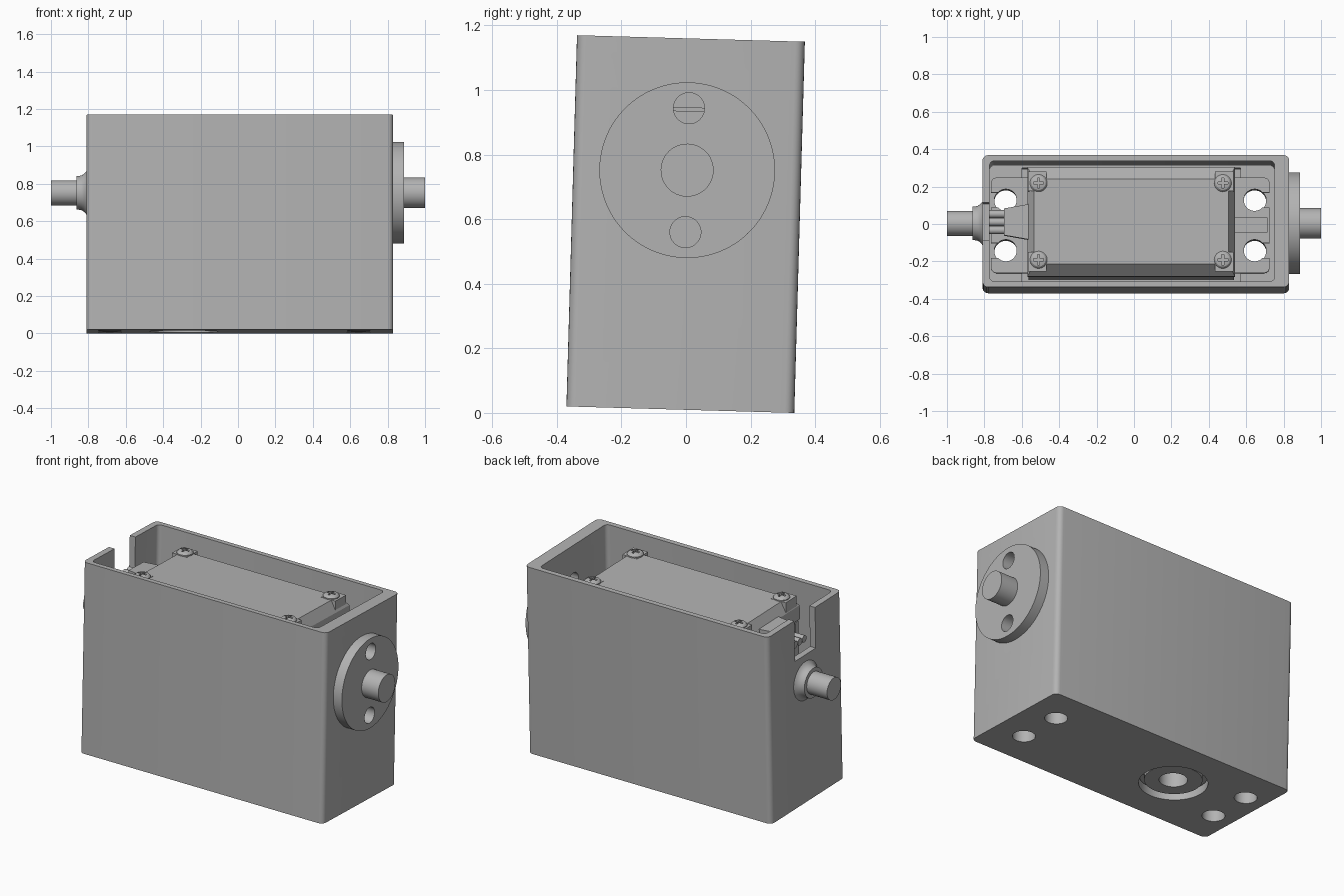
import bpy, bmesh, math
from mathutils import Matrix, Vector

cube = bpy.data.objects.get("Cube")
if cube:
    bpy.data.objects.remove(cube, do_unlink=True)

gray = bpy.data.materials.new("plain gray")
gray.use_nodes = True
COLOR = (0.45, 0.45, 0.45, 1)
gray.diffuse_color = COLOR
gray.node_tree.nodes["Principled BSDF"].inputs["Base Color"].default_value = COLOR

TILT = Matrix.Translation((0, -0.0175, 0.01)) @ Matrix.Rotation(-0.0285, 4, 'X')
AXLE_Z = 0.742
parts = []


def finish(bm, name):
    mesh = bpy.data.meshes.new(name)
    bm.to_mesh(mesh)
    bm.free()
    mesh.materials.append(gray)
    obj = bpy.data.objects.new(name, mesh)
    bpy.context.collection.objects.link(obj)
    parts.append(obj)
    return obj


def box(name, x, y, z, radius=0, top_inset=(0, 0)):
    """Box from ranges, optionally with rounded upright edges or a tapered top."""
    bm = bmesh.new()
    bmesh.ops.create_cube(bm, size=1)
    for v in bm.verts:
        up = v.co.z > 0
        v.co = Vector([(r[0] + r[1]) / 2 + c * (r[1] - r[0]) for c, r in zip(v.co, (x, y, z))])
        if up:
            v.co.x -= math.copysign(top_inset[0], v.co.x - sum(x) / 2)
            v.co.y -= math.copysign(top_inset[1], v.co.y - sum(y) / 2)
    if radius:
        upright = [e for e in bm.edges if abs(e.verts[0].co.z - e.verts[1].co.z) > 1e-4]
        bmesh.ops.bevel(bm, geom=upright, offset=radius, segments=5, profile=0.5, affect='EDGES')
    return finish(bm, name)


def turned(name, profile, center, axis='Z', sides=48):
    """Solid of revolution; profile holds (distance along axis, radius)."""
    bm = bmesh.new()
    rings = [[bm.verts.new((r * math.cos(math.tau * i / sides), r * math.sin(math.tau * i / sides), d))
              for i in range(sides)] for d, r in profile]
    for a, b in zip(rings, rings[1:]):
        for i in range(sides):
            j = (i + 1) % sides
            bm.faces.new((a[i], a[j], b[j], b[i]))
    bm.faces.new(rings[0])
    bm.faces.new(rings[-1])
    bmesh.ops.recalc_face_normals(bm, faces=bm.faces)
    if axis == 'X':
        bm.transform(Matrix.Rotation(math.pi / 2, 4, 'Y'))
    bm.transform(Matrix.Translation(center))
    return finish(bm, name)


def cut(obj, cutters):
    """Subtract each cutter, then discard it."""
    for c in cutters:
        m = obj.modifiers.new("cut", 'BOOLEAN')
        m.operation, m.solver, m.object = 'DIFFERENCE', 'EXACT', c
        bpy.context.view_layer.objects.active = obj
        bpy.ops.object.modifier_apply(modifier=m.name)
        parts.remove(c)
        bpy.data.objects.remove(c, do_unlink=True)


def bolt_spots():
    return [(x, y) for x in (-0.685, 0.645) for y in (-0.135, 0.135)]


def disc_holes():
    return [turned("hole", [(0.7, 0.048), (0.95, 0.048)], (0, 0, AXLE_Z + s * 0.192), 'X') for s in (-1, 1)]


# Open housing with servo pocket, cable notch and drilled floor
housing = box("housing", (-0.81, 0.83), (-0.353, 0.353), (0, 1.15), 0.03)
cut(housing, [
    box("cavity", (-0.772, 0.752), (-0.322, 0.322), (0.3, 1.3), 0.025),
    box("pocket", (-0.6, 0.57), (-0.308, 0.308), (0.05, 0.5)),
    box("notch", (-0.9, -0.7), (-0.1, 0.1), (0.9, 1.3)),
    turned("output_hole", [(-0.1, 0.187), (0.2, 0.187)], (-0.29, 0, 0)),
] + [turned("bolt_hole", [(-0.1, 0.062), (0.6, 0.062)], (x, y, 0)) for x, y in bolt_spots()]
  + disc_holes())

# Drive disc and its shaft on the left side
disc = turned("drive_disc", [(0.829, 0.272), (0.888, 0.272)], (0, 0, AXLE_Z), 'X', 96)
cut(disc, disc_holes())
turned("drive_shaft", [(0.86, 0.082), (1.0, 0.082)], (0, 0, AXLE_Z), 'X')

# Flared boss and pivot shaft on the right side
flare = [(-0.863 + 0.055 * t, 0.09 + 0.03 * t ** 3) for t in (0, 0.25, 0.5, 0.7, 0.85, 1)]
turned("pivot_boss", flare, (0, 0, AXLE_Z), 'X')
turned("pivot_shaft", [(-1.0, 0.067), (-0.85, 0.067)], (0, 0, AXLE_Z), 'X')

# Servo body with its downward output collar
body = box("servo_body", (-0.565, 0.535), (-0.285, 0.285), (0.06, 0.925))
collar = turned("output_collar", [(0.02, 0.157), (0.07, 0.157)], (-0.29, 0, 0))
for p in (body, collar):
    cut(p, [turned("bore", [(-0.1, 0.077), (0.2, 0.077)], (-0.29, 0, 0))])

# Mounting flange with open-ended bolt slots and end ribs
flange = box("servo_flange", (-0.765, 0.725), (-0.255, 0.255), (0.31, 0.38), 0.03)
slots = []
for x, y in bolt_spots():
    end = (-0.9, x) if x < 0 else (x, 0.9)
    slots += [turned("slot_eye", [(0.2, 0.058), (0.5, 0.058)], (x, y, 0)),
              box("slot_mouth", end, (y - 0.04, y + 0.04), (0.2, 0.5))]
cut(flange, slots)
for name, x in (("right", (-0.765, -0.55)), ("left", (0.52, 0.715))):
    box(name + "_flange_rib", x, (-0.04, 0.04), (0.37, 0.4))

# Lid: straight skirt with a tapered top and corner lugs
box("lid_skirt", (-0.57, 0.54), (-0.292, 0.292), (0.935, 1.02))
box("lid_top", (-0.57, 0.54), (-0.292, 0.292), (1.02, 1.085), 0, (0.035, 0.065))
box("lid_seam", (-0.56, 0.53), (-0.28, 0.28), (0.92, 0.94))
for i, (x, y) in enumerate([(x, y) for x in (-0.51, 0.475) for y in (-0.205, 0.205)]):
    ox = math.copysign(0.008, x)
    oy = math.copysign(0.01, y)
    box(f"lid_lug_{i}", (x + ox - 0.05, x + ox + 0.05), (y + oy - 0.052, y + oy + 0.052), (0.94, 1.087))
    # Domed screw with a cross recess
    screw = turned(f"lid_screw_{i}", [(1.08, 0.046), (1.092, 0.046), (1.102, 0.037), (1.107, 0.02)], (x, y, 0), sides=32)
    cut(screw, [box("cross", (x - a, x + a), (y - b, y + b), (1.093, 1.2))
                for a, b in ((0.027, 0.006), (0.006, 0.027))])

# Cable strain relief and three wires
relief = box("strain_relief", (-0.695, -0.56), (-0.095, 0.095), (0.92, 1.03))
for v in relief.data.vertices:
    if v.co.x < -0.6:
        v.co.y *= 0.75
for i in (-1, 0, 1):
    turned(f"wire_{i + 2}", [(-0.775, 0.021), (-0.68, 0.021)], (0, i * 0.043, 0.97), 'X', 20)

# Shade smooth across curves and lean the whole assembly
for p in parts:
    p.data.transform(TILT)
    p.select_set(True)
bpy.context.view_layer.objects.active = housing
bpy.ops.object.shade_smooth_by_angle(angle=math.radians(30))
